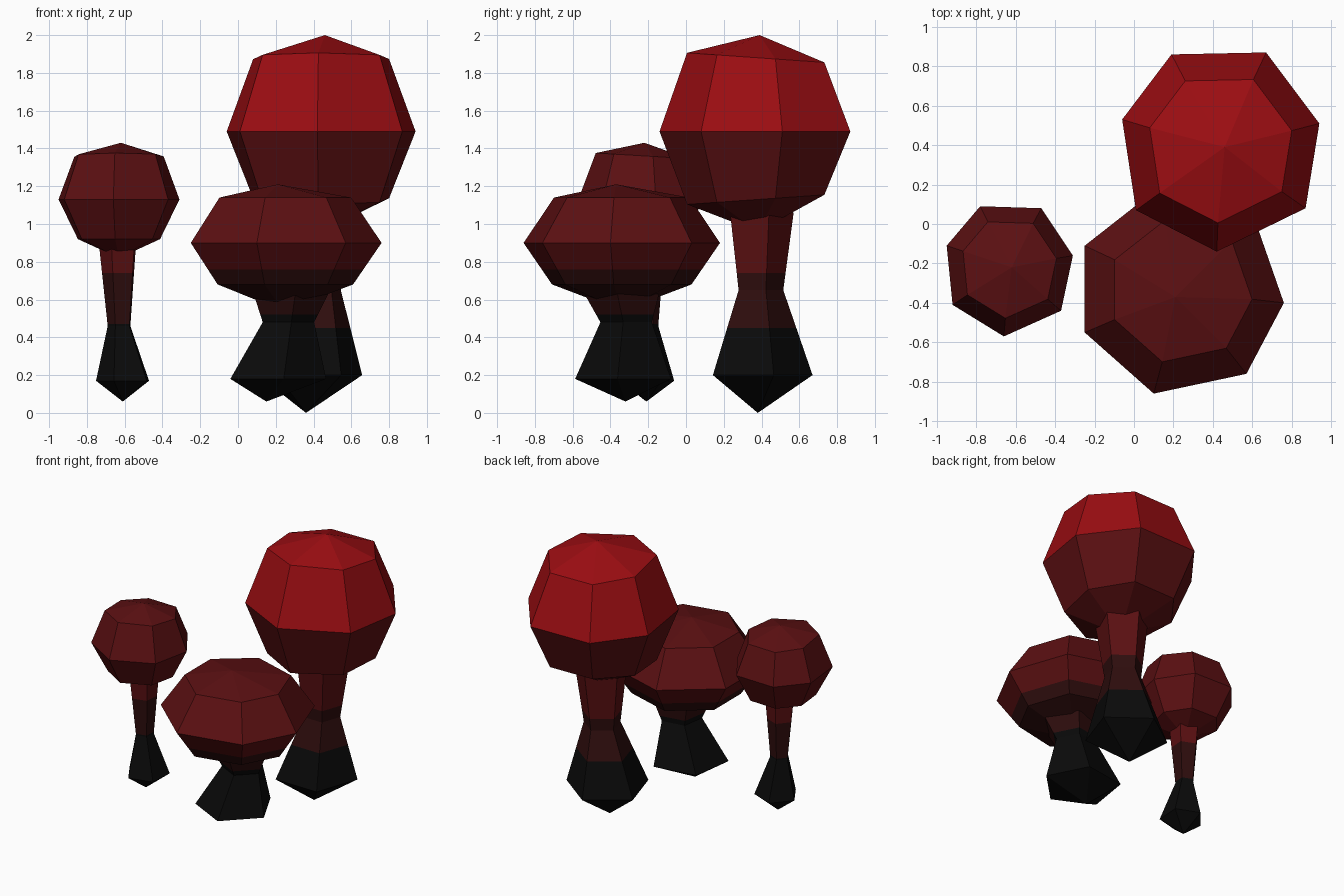
import bpy
import bmesh
from math import cos, sin, radians
from mathutils import Vector

default_cube = bpy.data.objects.get("Cube")
if default_cube:
    bpy.data.objects.remove(default_cube, do_unlink=True)


def make_material(name, colour):
    material = bpy.data.materials.new(name)
    material.use_nodes = True
    rgba = (*colour, 1.0)
    material.diffuse_color = rgba
    material.node_tree.nodes["Principled BSDF"].inputs["Base Color"].default_value = rgba
    return material


# Colour bands, from the ground upwards
BANDS = [
    make_material("charcoal black", (0.003, 0.003, 0.003)),
    make_material("dark brown", (0.028, 0.004, 0.004)),
    make_material("deep red", (0.105, 0.005, 0.006)),
    make_material("bright red", (0.33, 0.004, 0.006)),
]


def polygon(sides, first_angle):
    """Unit polygon outline around the origin."""
    angles = [radians(first_angle + 360 * i / sides) for i in range(sides)]
    return [Vector((cos(a), sin(a))) for a in angles]


def build_lathe(name, outline, rings, bottom, top, cuts):
    """Stack scaled copies of an outline, close with points, colour by height."""
    bm = bmesh.new()
    loops = []
    for cx, cy, z, scale, tilt in rings:
        loops.append([bm.verts.new((cx + p.x * scale, cy + p.y * scale,
                                    z + tilt * p.y * scale)) for p in outline])
    low, high = bm.verts.new(bottom), bm.verts.new(top)
    count = len(outline)
    for i in range(count):
        j = (i + 1) % count
        bm.faces.new((loops[0][j], loops[0][i], low))
        bm.faces.new((loops[-1][i], loops[-1][j], high))
        for a, b in zip(loops, loops[1:]):
            bm.faces.new((a[i], a[j], b[j], b[i]))
    # Split the faces where the colour changes
    for height in cuts:
        geometry = bm.verts[:] + bm.edges[:] + bm.faces[:]
        bmesh.ops.bisect_plane(bm, geom=geometry, dist=0.0001,
                               plane_co=(0, 0, height), plane_no=(0, 0, 1))
    bmesh.ops.recalc_face_normals(bm, faces=bm.faces[:])
    for face in bm.faces:
        z = face.calc_center_median().z
        face.material_index = sum(z > height for height in cuts)
        face.smooth = False
    mesh = bpy.data.meshes.new(name)
    bm.to_mesh(mesh)
    bm.free()
    for material in BANDS:
        mesh.materials.append(material)
    obj = bpy.data.objects.new(name, mesh)
    bpy.context.collection.objects.link(obj)
    return obj


def build_cap(name, centre, points, low, mid, high, bottom, top, cuts):
    """Seven-sided cap; low and high are (height, scale, tilt)."""
    cx, cy = centre
    outline = [Vector(p) - Vector(centre) for p in points]
    rings = [(cx, cy, *low), (cx, cy, mid, 1, 0), (cx, cy, *high)]
    build_lathe(name, outline, rings, (cx, cy, bottom), top, cuts)


def build_stem(name, angle, rings, bottom, cuts):
    """Five-sided stem with a swollen foot; rings are (x, y, z, radius)."""
    x, y, z, _ = rings[-1]
    build_lathe(name, polygon(5, angle), [(*r, 0) for r in rings],
                bottom, (x, y, z + 0.02), cuts)


# Tall mushroom
tall_cuts = (0.45, 0.74, 1.49)
build_cap("tall_cap", (0.44, 0.38),
          [(0.19, 0.86), (-0.06, 0.53), (0.01, 0.07), (0.42, -0.14),
           (0.87, 0.08), (0.94, 0.51), (0.67, 0.87)],
          (1.13, 0.72, 0.07), 1.49, (1.88, 0.72, -0.07),
          0.96, (0.46, 0.39, 2.0), tall_cuts)
build_stem("tall_stem", -55,
           [(0.38, 0.38, 0.2, 0.29), (0.42, 0.385, 0.65, 0.13),
            (0.43, 0.385, 1.06, 0.185)], (0.36, 0.38, 0.0), tall_cuts)

# Wide mushroom
wide_cuts = (0.52, 0.76, 1.49)
build_cap("wide_cap", (0.24, -0.34),
          [(-0.25, -0.11), (-0.25, -0.55), (0.10, -0.86), (0.57, -0.76),
           (0.76, -0.40), (0.61, 0.03), (0.12, 0.18)],
          (0.68, 0.71, 0), 0.9, (1.14, 0.69, 0),
          0.54, (0.21, -0.37, 1.21), wide_cuts)
build_stem("wide_stem", 63,
           [(0.2, -0.32, 0.18, 0.27), (0.26, -0.31, 0.48, 0.145),
            (0.27, -0.33, 0.63, 0.21)], (0.15, -0.32, 0.06), wide_cuts)

# Small mushroom
small_cuts = (0.47, 0.74, 1.49)
build_cap("small_cap", (-0.63, -0.215),
          [(-0.78, 0.09), (-0.95, -0.11), (-0.92, -0.41), (-0.66, -0.57),
           (-0.37, -0.44), (-0.31, -0.16), (-0.47, 0.08)],
          (0.92, 0.68, 0), 1.13, (1.36, 0.74, -0.06),
          0.82, (-0.62, -0.22, 1.43), small_cuts)
build_stem("small_stem", -40,
           [(-0.6, -0.21, 0.17, 0.152), (-0.625, -0.21, 0.46, 0.065),
            (-0.63, -0.215, 0.88, 0.105)], (-0.61, -0.21, 0.06), small_cuts)
